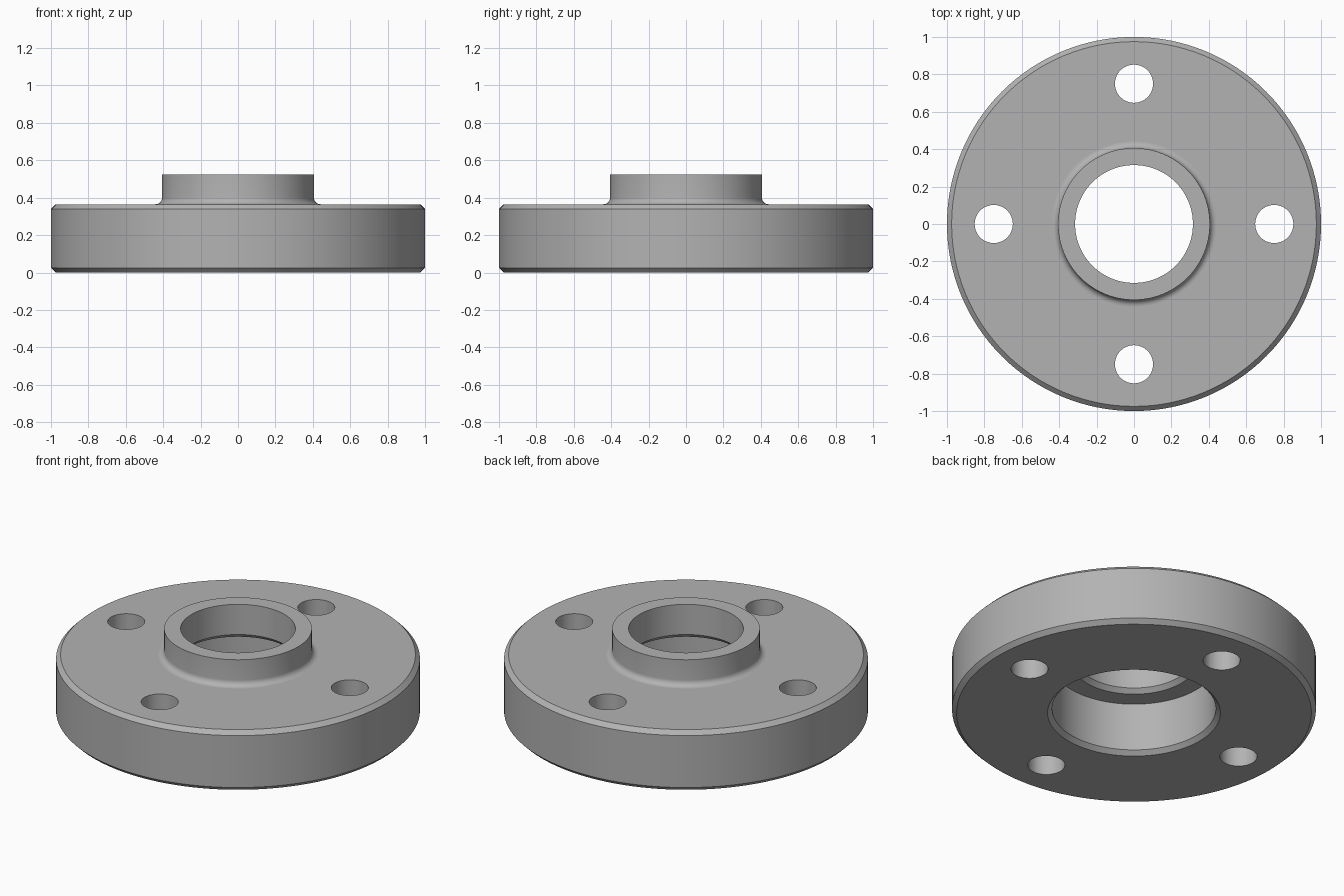
import bpy
import bmesh
from math import cos, sin, pi, radians
from mathutils import Matrix

default = bpy.data.objects.get("Cube")
if default:
    bpy.data.objects.remove(default)

SEGMENTS = 128
CHAMFER = 0.025
DISC_R, DISC_TOP = 1.0, 0.365
HUB_R, HUB_TOP, FILLET = 0.406, 0.523, 0.035
BORE_R = 0.315
RECESS_R, RECESS_TOP = 0.45, 0.315
BOLT_CIRCLE, BOLT_R = 0.75, 0.102


def make_material(name, rgb):
    mat = bpy.data.materials.new(name)
    mat.use_nodes = True
    mat.diffuse_color = (*rgb, 1)
    mat.node_tree.nodes["Principled BSDF"].inputs["Base Color"].default_value = (*rgb, 1)
    return mat


def make_object(name, bm):
    bmesh.ops.recalc_face_normals(bm, faces=bm.faces)
    mesh = bpy.data.meshes.new(name)
    bm.to_mesh(mesh)
    bm.free()
    obj = bpy.data.objects.new(name, mesh)
    bpy.context.collection.objects.link(obj)
    return obj


def lathe(name, profile):
    """Revolve a closed (radius, height) loop around z."""
    bm = bmesh.new()
    verts = [bm.verts.new((r, 0, z)) for r, z in profile]
    edges = [bm.edges.new((a, b)) for a, b in zip(verts, verts[1:] + verts[:1])]
    bmesh.ops.spin(bm, geom=verts + edges, axis=(0, 0, 1), cent=(0, 0, 0),
                   angle=2 * pi, steps=SEGMENTS, use_merge=True)
    bmesh.ops.remove_doubles(bm, verts=bm.verts, dist=1e-5)
    return make_object(name, bm)


# Flange body: chamfered disc, filleted hub, bore and stepped recess below
fillet = []
for i in range(9):
    a = i / 8 * pi / 2
    fillet.append((HUB_R + FILLET * (1 - sin(a)), DISC_TOP + FILLET * (1 - cos(a))))

profile = [
    (RECESS_R + CHAMFER, 0),
    (DISC_R - CHAMFER, 0),
    (DISC_R, CHAMFER),
    (DISC_R, DISC_TOP - CHAMFER),
    (DISC_R - CHAMFER, DISC_TOP),
    *fillet,
    (HUB_R, HUB_TOP),
    (BORE_R, HUB_TOP),
    (BORE_R, RECESS_TOP + CHAMFER),
    (BORE_R + CHAMFER, RECESS_TOP),
    (RECESS_R, RECESS_TOP),
    (RECESS_R, CHAMFER),
]
flange = lathe("flange", profile)
flange.data.materials.append(make_material("plain grey", (0.45, 0.45, 0.45)))

# Four bolt holes on a circle
bm = bmesh.new()
for i in range(4):
    a = i * pi / 2
    place = Matrix.Translation((BOLT_CIRCLE * cos(a), BOLT_CIRCLE * sin(a), DISC_TOP / 2))
    bmesh.ops.create_cone(bm, cap_ends=True, segments=48, radius1=BOLT_R,
                          radius2=BOLT_R, depth=1, matrix=place)
cutter = make_object("bolt_hole_cutter", bm)
cutter.hide_render = True

bpy.ops.object.select_all(action="DESELECT")
flange.select_set(True)
bpy.context.view_layer.objects.active = flange
cut = flange.modifiers.new("bolt_holes", "BOOLEAN")
cut.operation = "DIFFERENCE"
cut.solver = "EXACT"
cut.object = cutter
bpy.ops.object.modifier_apply(modifier=cut.name)
bpy.data.objects.remove(cutter)

# Smooth round walls, flat level faces
bpy.ops.object.shade_smooth_by_angle(angle=radians(30))
for face in flange.data.polygons:
    if abs(face.normal.z) > 0.999:
        face.use_smooth = False
